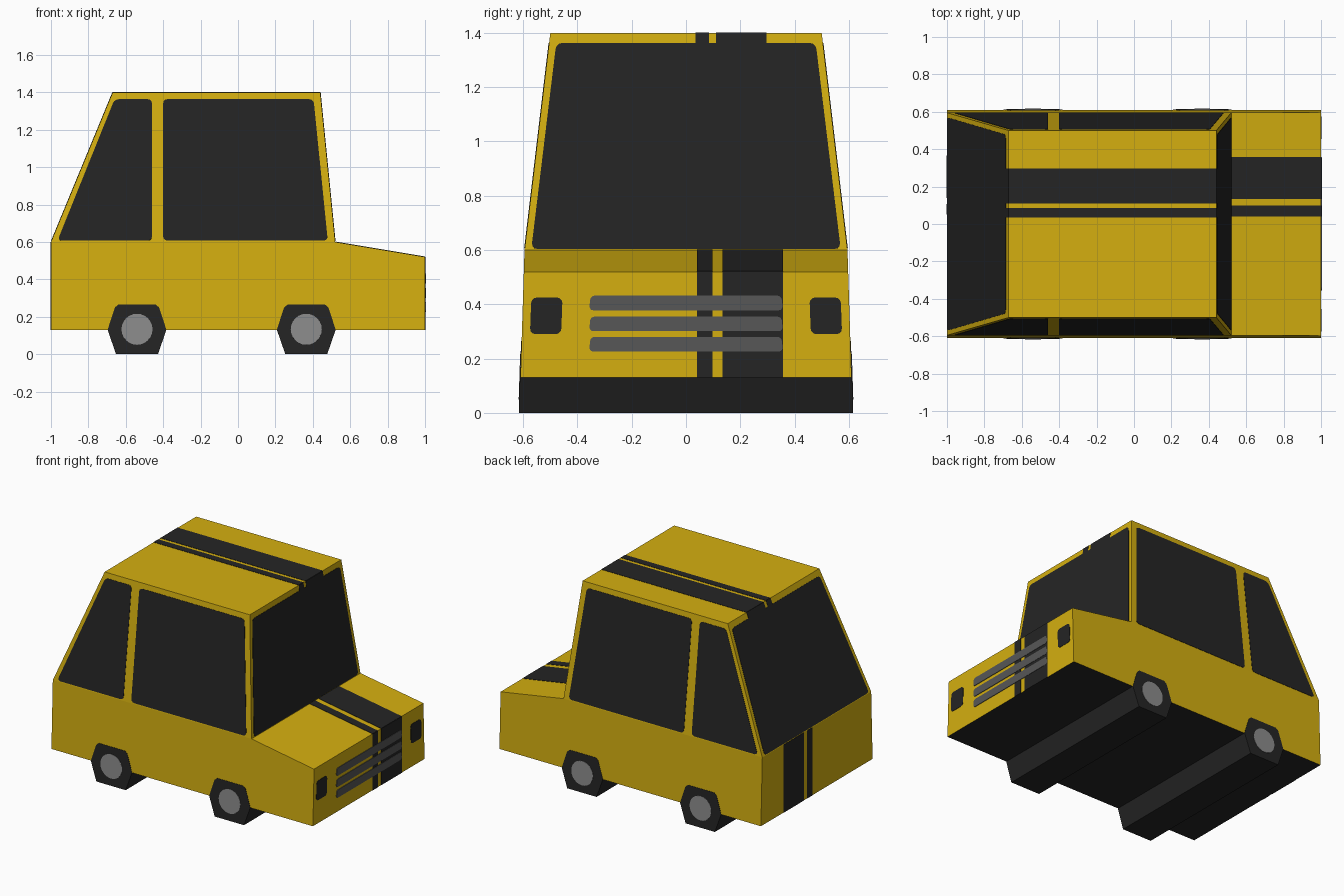
import bpy, bmesh, math
from mathutils import Vector

if "Cube" in bpy.data.objects:
    bpy.data.objects.remove(bpy.data.objects["Cube"])


def material(name, r, g, b):
    m = bpy.data.materials.new(name)
    m.diffuse_color = (r, g, b, 1)
    m.use_nodes = True
    m.node_tree.nodes["Principled BSDF"].inputs["Base Color"].default_value = m.diffuse_color
    return m


YELLOW = material("yellow paint", 0.66, 0.43, 0.005)
DARK = material("dark trim", 0.018, 0.018, 0.018)
GRILLE = material("grille grey", 0.095, 0.095, 0.095)
HUB = material("hub grey", 0.26, 0.26, 0.26)


def finish(bm, name, *mats):
    me = bpy.data.meshes.new(name)
    bm.to_mesh(me)
    bm.free()
    for m in mats:
        me.materials.append(m)
    ob = bpy.data.objects.new(name, me)
    bpy.context.collection.objects.link(ob)
    return ob


def side_y(z):
    """Half width of the car at height z."""
    return 0.61 - 0.015 * (z - 0.13) / 0.47 if z <= 0.6 else 0.595 - 0.095 * (z - 0.6) / 0.8


def screen_x(z):
    return 0.52 - 0.08 * (z - 0.6) / 0.8


def rear_x(z):
    return -1 + 0.33 * (z - 0.6) / 0.8


def plate(name, pts, mat, rounding=0.0, lift=0.002):
    """Thin plate with a rim, raised off the surface the points lie on."""
    bm = bmesh.new()
    f = bm.faces.new([bm.verts.new(p) for p in pts])
    if rounding:
        bmesh.ops.bevel(bm, geom=bm.verts[:], offset=rounding, segments=3,
                        affect='VERTICES', profile=0.5)
    bm.normal_update()
    f = bm.faces[:][0]
    if f.normal.dot(f.calc_center_median() - Vector((0, 0, 0.4))) < 0:
        f.normal_flip()
        f.normal_update()
    n = f.normal.copy()
    top = bmesh.ops.extrude_face_region(bm, geom=[f])["geom"]
    bmesh.ops.translate(bm, vec=n * lift, verts=[v for v in top if isinstance(v, bmesh.types.BMVert)])
    if f.is_valid:
        bmesh.ops.delete(bm, geom=[f], context='FACES_ONLY')
    return finish(bm, name, mat)


# Body shell: side profile lofted across the tapering width
profile = [(-1, 0.13), (1, 0.13), (1, 0.52), (0.52, 0.6), (0.44, 1.4), (-0.67, 1.4), (-1, 0.6)]
bm = bmesh.new()
near, far = [[bm.verts.new((x, s * side_y(z), z)) for x, z in profile] for s in (-1, 1)]
for i in range(7):
    j = (i + 1) % 7
    bm.faces.new((near[i], near[j], far[j], far[i]))
for row in (near, far):
    bm.faces.new([row[i] for i in (0, 1, 2, 3, 6)])
    bm.faces.new([row[i] for i in (6, 3, 4, 5)])
bmesh.ops.recalc_face_normals(bm, faces=bm.faces[:])
for f in bm.faces:
    f.material_index = 1 if f.normal.z < -0.9 else 0
finish(bm, "car_body", YELLOW, DARK)

# Side windows
rear_window = [(-0.965, 0.607), (-0.46, 0.607), (-0.46, 1.363), (-0.66, 1.363)]
front_window = [(-0.40, 0.607), (0.48, 0.607), (0.404, 1.363), (-0.40, 1.363)]
for side, s in (("right", -1), ("left", 1)):
    for label, win in (("rear", rear_window), ("front", front_window)):
        plate(f"{label}_{side}_window", [(x, s * side_y(z), z) for x, z in win], DARK, 0.022)

# Windscreen and back window
for name, fx in (("windscreen", screen_x), ("back_window", rear_x)):
    corners = [(-0.57, 0.604), (0.57, 0.604), (0.478, 1.363), (-0.478, 1.363)]
    plate(name, [(fx(z), y, z) for y, z in corners], DARK, 0.022)

# Racing stripes: one wide and one narrow band over each panel
panels = {
    "roof": [(-0.67, 1.4), (0.44, 1.4)],
    "screen_header": [(screen_x(1.355), 1.355), (0.44, 1.4)],
    "back_header": [(rear_x(1.355), 1.355), (-0.67, 1.4)],
    "hood": [(0.52, 0.6), (1, 0.52)],
    "nose": [(1, 0.13), (1, 0.52)],
    "tail": [(-1, 0.13), (-1, 0.6)],
}
roof_bands = [(0.11, 0.297), (0.035, 0.085)]
body_bands = [(0.135, 0.358), (0.04, 0.098)]
for panel, ((x0, z0), (x1, z1)) in panels.items():
    bands = roof_bands if z1 > 1 else body_bands
    if panel == "tail":
        bands = [(0.14, 0.365), (0.05, 0.108)]
    for label, (a, b) in zip(("wide", "narrow"), bands):
        plate(f"{panel}_{label}_stripe",
              [(x0, a, z0), (x0, b, z0), (x1, b, z1), (x1, a, z1)], DARK)

# Headlights
for side, s in (("right", -1), ("left", 1)):
    plate(f"{side}_headlight",
          [(1, s * y, z) for y, z in ((0.46, 0.29), (0.575, 0.29), (0.57, 0.425), (0.455, 0.425))],
          DARK, 0.02)

# Grille bars
for i, z in enumerate((0.253, 0.328, 0.405)):
    plate(f"grille_bar_{i + 1}",
          [(1, -0.357, z - 0.027), (1, 0.357, z - 0.027), (1, 0.352, z + 0.027), (1, -0.352, z + 0.027)],
          GRILLE, 0.015, 0.004)

# Wheels: half-hexagon block under the floor, hexagonal tyre and round hub on each side
for axle, cx in (("rear", -0.54), ("front", 0.365)):
    half = [(cx - 0.157, 0.13), (cx - 0.112, 0), (cx + 0.112, 0), (cx + 0.157, 0.13)]
    bm = bmesh.new()
    a, b = [[bm.verts.new((x, s * side_y(z), z)) for x, z in half] for s in (-1, 1)]
    for i in range(3):
        bm.faces.new((a[i], a[i + 1], b[i + 1], b[i]))
    bm.faces.new(a[::-1])
    bm.faces.new(b)
    bmesh.ops.recalc_face_normals(bm, faces=bm.faces[:])
    finish(bm, f"{axle}_wheel_block", DARK)
    upper = [(cx - 0.157, 0.13), (cx + 0.157, 0.13), (cx + 0.135, 0.2), (cx + 0.118, 0.25),
             (cx + 0.1, 0.265), (cx - 0.1, 0.265), (cx - 0.118, 0.25), (cx - 0.135, 0.2)]
    tyre = [half[1], half[2]] + upper[1:] + [upper[0]]
    hub = [(cx + 0.083 * math.cos(t * math.pi / 12), 0.133 + 0.083 * math.sin(t * math.pi / 12))
           for t in range(24)]
    for side, s in (("right", -1), ("left", 1)):
        plate(f"{axle}_{side}_tyre", [(x, s * side_y(z), z) for x, z in tyre], DARK)
        plate(f"{axle}_{side}_hub", [(x, s * side_y(z), z) for x, z in hub], HUB, 0, 0.004)
